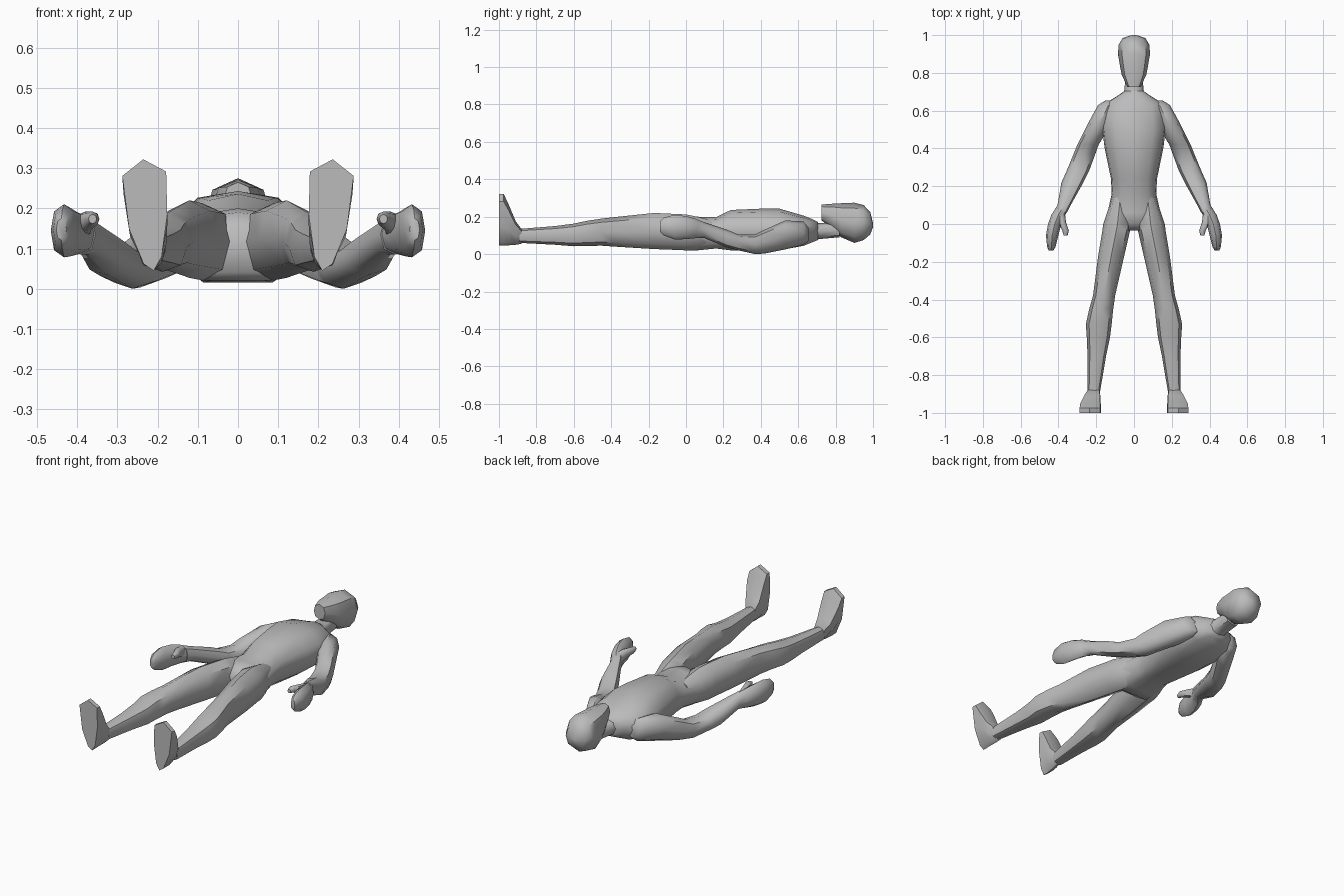
import bpy, bmesh, math

grey = bpy.data.materials.new("matte grey")
grey.diffuse_color = (0.5, 0.5, 0.5, 1)

# unit cross-sections in x, z
LIMB = [(1, 0), (.75, .73), (0, 1), (-.75, .73), (-1, 0), (-.75, -.73), (0, -1), (.75, -.73)]
HALF = [(.6, .85), (.95, .35), (1, -.1), (.85, -.7), (.55, -1)]
TORSO = [(0, 1)] + HALF + [(-x, z) for x, z in reversed(HALF)]
SOLE = [(1, .7), (.07, 1), (-.95, .78), (-1, 0), (-.75, -.75), (-.4, -1), (.05, -.88), (.7, -.25)]


def loft(name, profile, sections, mirror=False):
    """Skin rings at constant y; each section is (y, x0, x1, z0, z1)."""
    bm = bmesh.new()
    rings = []
    for y, x0, x1, z0, z1 in sections:
        rings.append([bm.verts.new(((x0 + x1) / 2 + px * (x1 - x0) / 2, y,
                                    (z0 + z1) / 2 + pz * (z1 - z0) / 2)) for px, pz in profile])
    n = len(profile)
    for a, b in zip(rings, rings[1:]):
        for i in range(n):
            j = (i + 1) % n
            bm.faces.new((a[i], a[j], b[j], b[i]))
    bm.faces.new(rings[0])
    bm.faces.new(rings[-1])
    bmesh.ops.recalc_face_normals(bm, faces=bm.faces)
    me = bpy.data.meshes.new(name)
    bm.to_mesh(me)
    bm.free()
    me.materials.append(grey)
    me.shade_smooth()
    me.set_sharp_from_angle(angle=math.radians(50))
    ob = bpy.data.objects.new(name, me)
    bpy.context.collection.objects.link(ob)
    if mirror:
        ob.modifiers.new("mirror", 'MIRROR').use_mirror_merge = False
    return ob


def centred(rows):
    return [(y, -w, w, z0, z1) for y, w, z0, z1 in rows]


# head, chin to crown
loft("head", LIMB, centred([
    (.725, .035, .18, .265), (.79, .065, .13, .27), (.83, .073, .09, .272), (.9, .085, .06, .275),
    (.95, .081, .075, .262), (.985, .06, .105, .225), (1.0, .012, .145, .165)]))

# neck
loft("neck", LIMB, centred([(.66, .075, .06, .18), (.71, .05, .08, .165), (.82, .045, .09, .17)]))

# torso, shoulders to crotch
loft("torso", TORSO, centred([
    (.705, .05, .075, .172), (.68, .085, .065, .185), (.63, .165, .045, .205), (.5, .168, .02, .243),
    (.4, .155, .015, .243), (.24, .122, .02, .236), (.16, .118, .03, .197), (.06, .14, .02, .2),
    (0, .15, .02, .19), (-.035, .09, .04, .15)]))

# arms, shoulder to fingertips
loft("arm", LIMB, [
    (.655, .1, .15, .07, .14), (.63, .08, .19, .05, .175), (.53, .12, .245, .025, .18),
    (.42, .187, .3, .003, .13), (.37, .205, .32, 0, .105), (.28, .238, .357, .02, .105),
    (.22, .268, .384, .035, .13), (.1, .335, .405, .085, .17), (.06, .355, .43, .085, .185)], True)
loft("hand", LIMB, [
    (.08, .35, .415, .09, .175), (.05, .362, .437, .085, .19), (0, .385, .455, .08, .203),
    (-.06, .4, .466, .078, .21), (-.12, .415, .46, .1, .195), (-.14, .427, .452, .12, .175)], True)
loft("thumb", LIMB, [
    (.05, .365, .42, .12, .185), (.01, .36, .4, .14, .192), (-.035, .345, .38, .155, .192),
    (-.062, .352, .372, .162, .185)], True)

# legs, hip to ankle
loft("leg", LIMB, [
    (.14, .03, .115, .05, .18), (.06, .02, .143, .025, .2), (0, .012, .163, .02, .212),
    (-.04, .022, .168, .022, .214), (-.17, .052, .19, .027, .22), (-.38, .1, .217, .04, .198),
    (-.45, .11, .237, .045, .19), (-.53, .118, .255, .044, .178), (-.6, .127, .25, .042, .163),
    (-.7, .148, .246, .05, .15), (-.89, .18, .246, .06, .135)], True)

# feet, soles facing -y
loft("foot", SOLE, [
    (-.88, .182, .246, .055, .135), (-.91, .178, .265, .05, .175), (-.95, .176, .285, .047, .27),
    (-.975, .176, .288, .045, .322), (-1, .176, .288, .045, .322)], True)
